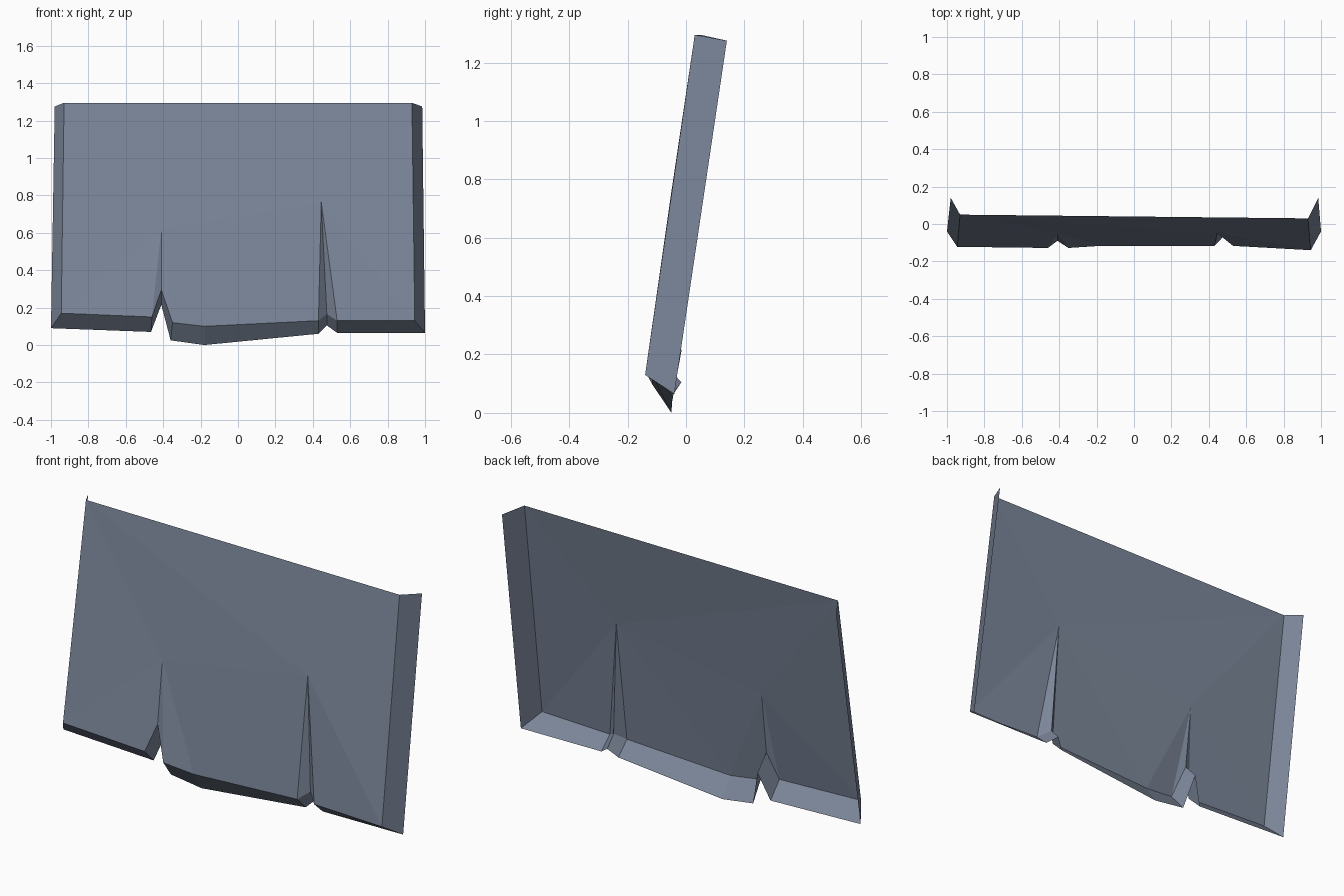
import bpy, bmesh

if "Cube" in bpy.data.objects:
    bpy.data.objects.remove(bpy.data.objects["Cube"])

mat = bpy.data.materials.new("slate blue grey")
mat.diffuse_color = (0.20, 0.24, 0.32, 1)
mat.use_nodes = True
mat.node_tree.nodes["Principled BSDF"].inputs["Base Color"].default_value = mat.diffuse_color

# Front lower edge of the panel, left to right, with the two dents
front = [(-.945, -.122, .17), (-.46, -.128, .15), (-.41, -.09, .295),
         (-.35, -.128, .12), (-.18, -.117, .10), (.43, -.117, .13),
         (.475, -.07, .165), (.53, -.117, .13), (.945, -.14, .13)]
# Rear lower edge of the turned-back bottom lip
rear = [(-1, -.04, .09), (-.465, -.046, .07), (-.41, -.015, .215),
        (-.36, -.05, .025), (-.18, -.05, 0), (.43, -.046, .06),
        (.475, -.016, .105), (.53, -.046, .065), (1, -.04, .065)]

bm = bmesh.new()
F = [bm.verts.new(p) for p in front]
R = [bm.verts.new(p) for p in rear]
top_l, top_r = bm.verts.new((-.93, .05, 1.295)), bm.verts.new((.93, .03, 1.295))
back_l, back_r = bm.verts.new((-.98, .14, 1.275)), bm.verts.new((.985, .14, 1.275))
tip_l, tip_r = bm.verts.new((-.41, -.05, .62)), bm.verts.new((.445, -.049, .765))

# Bottom lip
for i in range(len(F) - 1):
    bm.faces.new((R[i], R[i + 1], F[i + 1], F[i]))

# Side flanges
bm.faces.new((R[0], F[0], top_l, back_l))
bm.faces.new((F[-1], R[-1], back_r, top_r))

# Leaning panel, fanned around the tips of the two dents
for f in ((F[0], F[1], tip_l), (F[0], tip_l, top_l), (F[1], F[2], tip_l),
          (F[2], F[3], tip_l), (F[3], F[4], tip_l), (F[4], F[5], tip_r),
          (F[4], tip_r, tip_l), (F[5], F[6], tip_r), (F[6], F[7], tip_r),
          (F[7], F[8], tip_r), (F[8], top_r, tip_r),
          (tip_l, tip_r, top_l), (tip_r, top_r, top_l)):
    bm.faces.new(f)

mesh = bpy.data.meshes.new("dented_panel")
bm.to_mesh(mesh)
bm.free()
mesh.materials.append(mat)
bpy.context.collection.objects.link(bpy.data.objects.new("dented_panel", mesh))
